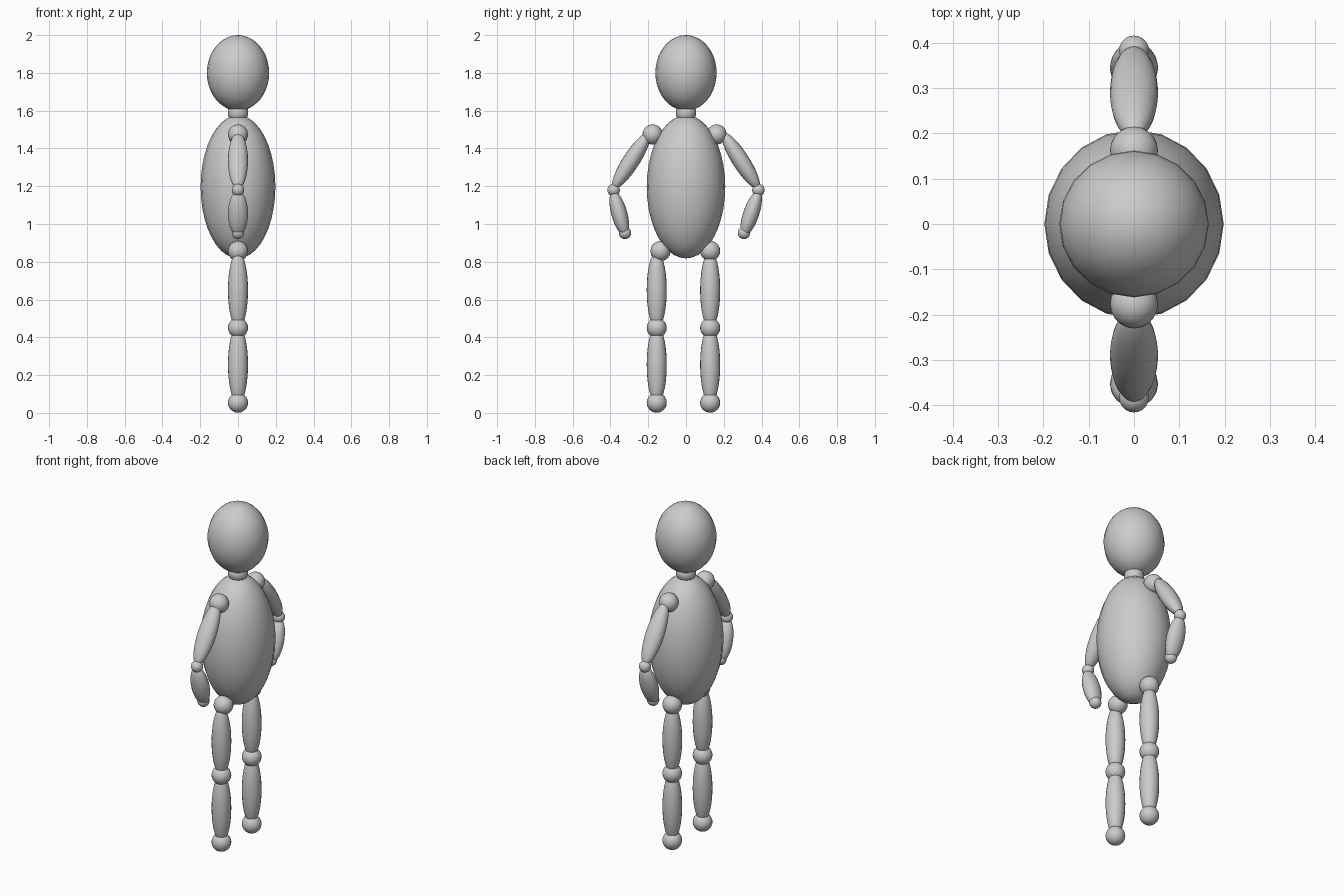
import bpy
from mathutils import Vector

if "Cube" in bpy.data.objects:
    bpy.data.objects.remove(bpy.data.objects["Cube"])


def ellipsoid(name, center, radii, axis=(0, 0, 1)):
    """Smooth 20-sided ball, scaled, with its poles along axis."""
    bpy.ops.mesh.primitive_uv_sphere_add(segments=20, ring_count=20, radius=1, location=center)
    ob = bpy.context.object
    ob.name = name
    ob.scale = radii
    # all limbs lie in the YZ plane, so only a turn about X is needed
    a = Vector(axis)
    ob.rotation_euler = (Vector((0, 1)).angle_signed(Vector((a.y, a.z))), 0, 0)
    ob.rotation_euler.x = -Vector((a.z, a.y)).angle_signed(Vector((1, 0)))
    import math
    ob.rotation_euler.x = math.atan2(-a.y, a.z)
    bpy.ops.object.shade_smooth()
    return ob


def joint(name, y, z, r):
    return ellipsoid(name, (0, y, z), (r, r, r))


def limb(name, p, q, rx, ry):
    """Ellipsoid stretched between two (y, z) points."""
    a, b = Vector((0, *p)), Vector((0, *q))
    d = a - b
    return ellipsoid(name, (a + b) / 2, (rx, ry, d.length / 2), d)


# head, neck and body
ellipsoid("head", (0, 0, 1.80), (0.165, 0.162, 0.2))
joint("neck", 0, 1.59, 0.054)
ellipsoid("body", (0, 0, 1.197), (0.198, 0.208, 0.379))

# limbs: side name, sign, shoulder y, hand y, hip y, leg y
for side, s, shoulder, hand, hip, leg in (
        ("near", -1, 0.177, 0.323, 0.135, 0.155),
        ("far", 1, 0.162, 0.307, 0.128, 0.128)):
    # arm
    joint(side + "_shoulder", s * shoulder, 1.474, 0.053)
    limb(side + "_upper_arm", (s * 0.195, 1.483), (s * 0.385, 1.187), 0.053, 0.045)
    joint(side + "_elbow", s * 0.383, 1.18, 0.033)
    limb(side + "_forearm", (s * 0.386, 1.175), (s * (hand - 0.003), 0.935), 0.053, 0.042)
    joint(side + "_hand", s * hand, 0.953, 0.033)
    # leg
    joint(side + "_hip", s * hip, 0.857, 0.053)
    limb(side + "_thigh", (s * leg, 0.855), (s * leg, 0.445), 0.053, 0.053)
    joint(side + "_knee", s * leg, 0.45, 0.053)
    limb(side + "_shin", (s * leg, 0.46), (s * leg, 0.05), 0.053, 0.053)
    joint(side + "_foot", s * leg, 0.054, 0.053)
